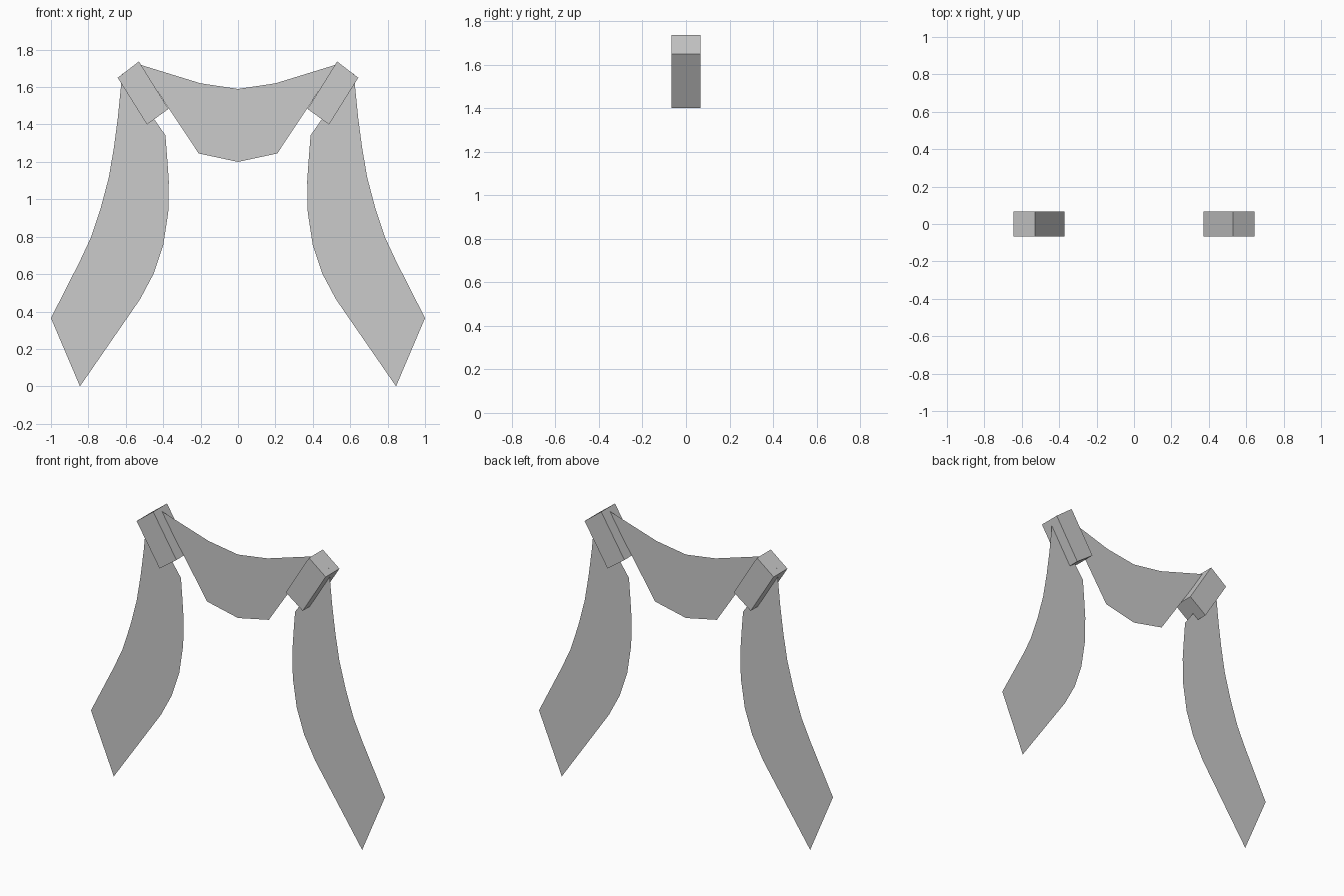
import bpy

if "Cube" in bpy.data.objects:
    bpy.data.objects.remove(bpy.data.objects["Cube"])

DEPTH = 0.067  # half thickness of the knots


def make_mirrored(name, verts, faces):
    mesh = bpy.data.meshes.new(name)
    mesh.from_pydata(verts, [], faces)
    mesh.update()
    obj = bpy.data.objects.new(name, mesh)
    bpy.context.collection.objects.link(obj)
    mirror = obj.modifiers.new("mirror", 'MIRROR')
    mirror.use_clip = True
    return obj


def cloth(name, start, left, right):
    """Flat strip in the y = 0 plane, fanning out from one gathered point."""
    verts = [(start[0], 0, start[1])]
    for a, b in zip(left, right):
        verts += [(a[0], 0, a[1]), (b[0], 0, b[1])]
    faces = [(0, 1, 2)]
    for i in range(1, len(verts) - 2, 2):
        faces.append((i, i + 2, i + 3, i + 1))
    return make_mirrored(name, verts, faces)


# Hanging side tails
cloth("side_tails", (-0.62, 1.675),
      [(-0.628, 1.58), (-0.642, 1.44), (-0.663, 1.28), (-0.69, 1.12),
       (-0.733, 0.957), (-0.786, 0.797), (-0.845, 0.67), (-1.0, 0.365)],
      [(-0.388, 1.342), (-0.377, 1.2), (-0.37, 1.096), (-0.373, 0.93),
       (-0.40, 0.754), (-0.45, 0.604), (-0.524, 0.465), (-0.845, 0.0)])

# Draped centre swag
cloth("centre_swag", (-0.525, 1.72),
      [(-0.21, 1.245), (0.0, 1.2)],
      [(-0.2, 1.62), (0.0, 1.59)])

# Tilted box knots at the corners
outline = [(-0.643, 1.65), (-0.487, 1.4), (-0.372, 1.483), (-0.53, 1.737)]
verts = [(x, y, z) for y in (-DEPTH, DEPTH) for x, z in outline]
sides = [(i, i + 4, (i + 1) % 4 + 4, (i + 1) % 4) for i in range(4)]
make_mirrored("corner_knots", verts, [(0, 1, 2, 3), (7, 6, 5, 4)] + sides)
